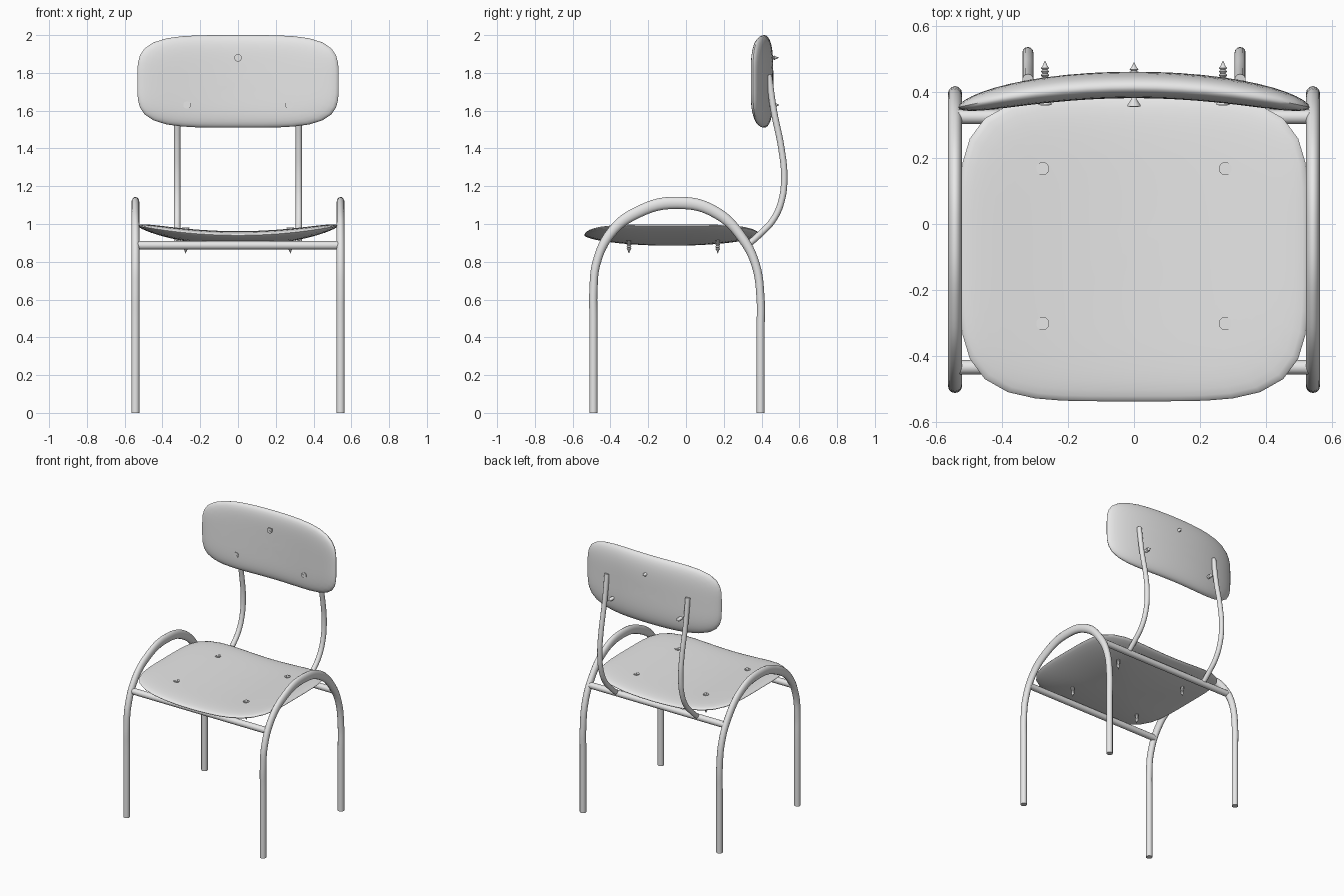
import bpy, bmesh, math
from mathutils import Matrix, Vector

cube = bpy.data.objects.get("Cube")
if cube:
    bpy.data.objects.remove(cube, do_unlink=True)

grey = bpy.data.materials.new("light_grey")
grey.use_nodes = True
grey.diffuse_color = (0.8, 0.8, 0.8, 1)
grey.node_tree.nodes["Principled BSDF"].inputs["Base Color"].default_value = (0.8, 0.8, 0.8, 1)


def finish(obj, angle=40):
    """Give the object its material and smooth shading with sharp corners."""
    bpy.ops.object.select_all(action='DESELECT')
    obj.select_set(True)
    bpy.context.view_layer.objects.active = obj
    if obj.type == 'CURVE':
        bpy.ops.object.convert(target='MESH')
        obj = bpy.context.view_layer.objects.active
    obj.data.materials.clear()
    obj.data.materials.append(grey)
    bpy.ops.object.shade_smooth_by_angle(angle=math.radians(angle))
    return obj


def mesh_object(name, bm):
    bmesh.ops.recalc_face_normals(bm, faces=bm.faces[:])
    mesh = bpy.data.meshes.new(name)
    bm.to_mesh(mesh)
    bm.free()
    obj = bpy.data.objects.new(name, mesh)
    bpy.context.collection.objects.link(obj)
    return finish(obj)


def tube(name, points, radius, stretch=1.0):
    """Round tube along a path; stretch thickens it in height only."""
    curve = bpy.data.curves.new(name, 'CURVE')
    curve.dimensions = '3D'
    curve.bevel_depth = radius
    curve.bevel_resolution = 4
    curve.resolution_u = 6
    curve.use_fill_caps = True
    spline = curve.splines.new('BEZIER')
    spline.bezier_points.add(len(points) - 1)
    for knot, (x, y, z) in zip(spline.bezier_points, points):
        knot.co = (x, y, z / stretch)
        knot.handle_left_type = knot.handle_right_type = 'AUTO'
    obj = bpy.data.objects.new(name, curve)
    obj.scale.z = stretch
    bpy.context.collection.objects.link(obj)
    return finish(obj)


def panel(name, half_u, half_v, power, place, front, back, segments=48):
    """Rounded-rectangle cushion. front/back give thickness by relative radius."""
    bm = bmesh.new()
    outline = []
    for i in range(segments):
        a = 2 * math.pi * i / segments
        c, s = math.cos(a), math.sin(a)
        k = (abs(c) ** power + abs(s) ** power) ** (-1 / power)
        outline.append((half_u * c * k, half_v * s * k))

    def ring(r, depth):
        return [bm.verts.new(place(u * r, v * r, depth)) for u, v in outline]

    def bridge(a, b):
        for i in range(segments):
            j = (i + 1) % segments
            bm.faces.new((a[i], a[j], b[j], b[i]))

    radii = [math.sin(math.pi / 2 * i / 12) for i in range(11, 0, -1)]
    rim = ring(1, 0)
    for side in (front, back):
        outer = rim
        for r in radii:
            inner = ring(r, side(r))
            bridge(outer, inner)
            outer = inner
        centre = bm.verts.new(place(0, 0, side(0)))
        for i in range(segments):
            bm.faces.new((outer[i], outer[(i + 1) % segments], centre))
    return mesh_object(name, bm)


def screw(name, location, axis, length):
    """Turned wood screw: slotted head at the location, tip along the axis."""
    profile = [(0, 0), (0.02, 0), (0.02, 0.004), (0.008, 0.022)]
    step, z = 0.011, 0.03
    while z < length - 0.025:
        profile += [(0.008, z), (0.013, z + step / 2)]
        z += step
    profile += [(0.008, z), (0, length)]
    bm = bmesh.new()
    verts = [bm.verts.new((r, 0, h)) for r, h in profile]
    edges = [bm.edges.new(pair) for pair in zip(verts, verts[1:])]
    bmesh.ops.spin(bm, geom=verts + edges, cent=(0, 0, 0), axis=(0, 0, 1),
                   angle=2 * math.pi, steps=14)
    bmesh.ops.remove_doubles(bm, verts=bm.verts[:], dist=0.0002)
    # slot mark on the head
    bmesh.ops.create_cube(bm, size=1, matrix=Matrix.Rotation(0.5, 4, 'Z')
                          @ Matrix.Diagonal((0.03, 0.004, 0.003, 1)))
    turn = Vector((0, 0, 1)).rotation_difference(Vector(axis)).to_matrix().to_4x4()
    bm.transform(Matrix.Translation(location) @ turn)
    return mesh_object(name, bm)


# Seat: dished across its width, with a bulging underside
SEAT_Y = -0.075
def seat_place(u, v, d):
    return (u, SEAT_Y + v, 0.94 + 0.05 * (u / 0.53) ** 2 + d)

panel("seat", 0.53, 0.463, 4.4, seat_place,
      lambda r: 0.022 * (1 - r ** 8) ** 0.5,
      lambda r: -0.055 * (1 - r ** 2) ** 0.6)

# Backrest: bowed around the sitter
def back_place(u, v, d):
    return (u, 0.415 - 0.06 * (u / 0.53) ** 2 + d, 1.755 + v)

panel("backrest", 0.533, 0.245, 4, back_place,
      lambda r: -0.033 * (1 - r ** 6) ** 0.5,
      lambda r: 0.047 * (1 - r ** 4) ** 0.5)

# Arched side frames and backrest supports
arch = [(-0.49, 0), (-0.49, 0.5), (-0.49, 0.65), (-0.475, 0.79), (-0.4, 0.95),
        (-0.25, 1.065), (-0.045, 1.112), (0.16, 1.06), (0.295, 0.93),
        (0.37, 0.78), (0.395, 0.6), (0.395, 0.45), (0.395, 0)]
support = [(0.34, 0.9), (0.39, 0.945), (0.46, 1.02), (0.505, 1.12), (0.52, 1.25),
           (0.505, 1.4), (0.465, 1.6), (0.438, 1.79)]
for side, s in (("left", 1), ("right", -1)):
    tube(side + "_leg_arch", [(0.543 * s, y, z) for y, z in arch], 0.0215, 1.5)
    tube(side + "_back_support", [(0.322 * s, y, z) for y, z in support], 0.017)

# Cross bars under the seat
for name, y in (("front_cross_bar", -0.435), ("rear_cross_bar", 0.325)):
    tube(name, [(-0.54, y, 0.887), (0.54, y, 0.887)], 0.022)

# Screws through the seat and the backrest
for side, s in (("left", 1), ("right", -1)):
    for end, y in (("front", -0.302), ("rear", 0.168)):
        screw(f"{side}_{end}_seat_screw", (0.277 * s, y, 0.981), (0, 0, -1), 0.138)
    screw(side + "_back_screw", (0.27 * s, 0.361, 1.63), (0, 1, 0), 0.135)
screw("upper_back_screw", (0, 0.357, 1.88), (0, 1, 0), 0.135)
